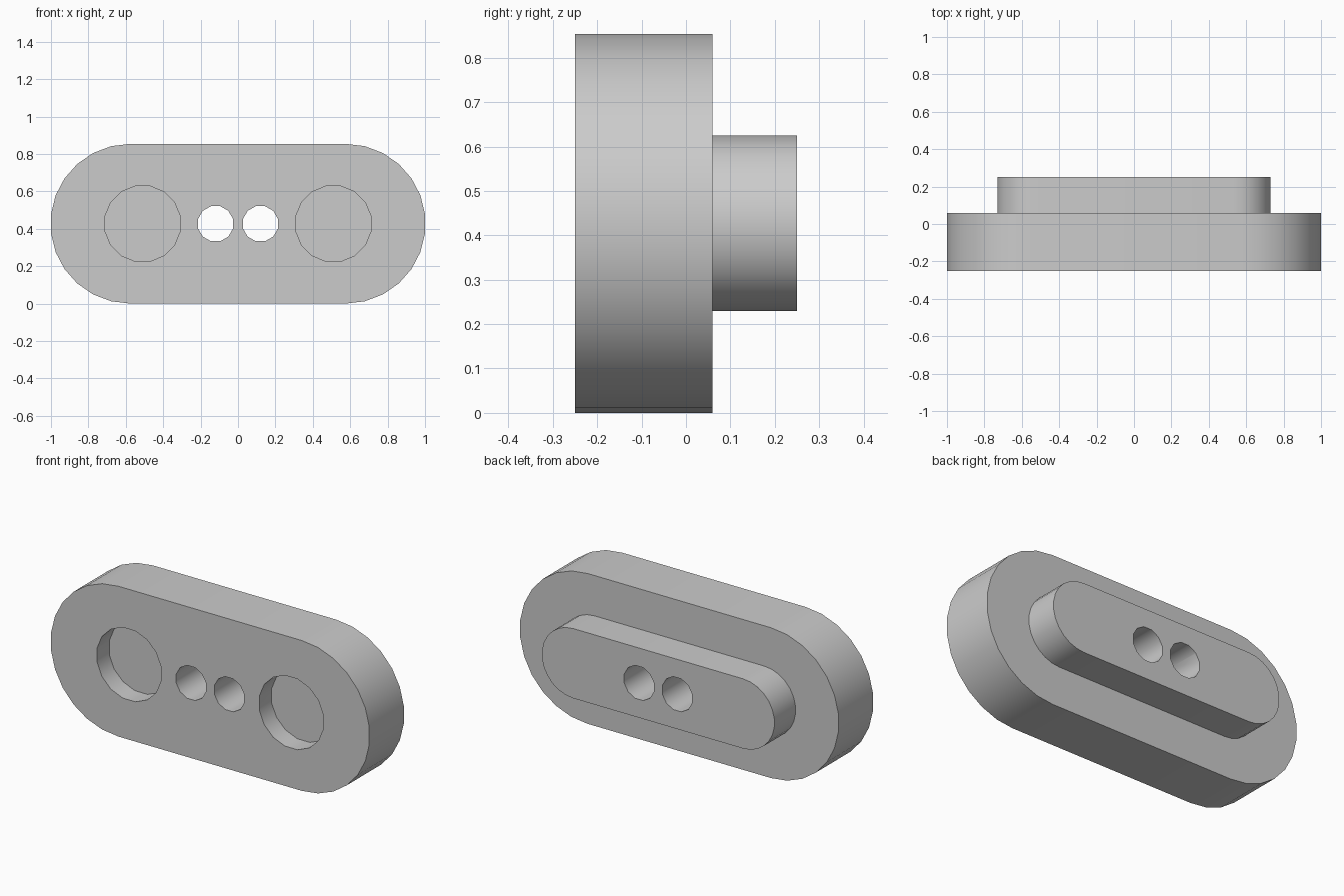
import bpy, bmesh
from math import pi, cos, sin, radians

cube = bpy.data.objects.get("Cube")
if cube:
    bpy.data.objects.remove(cube, do_unlink=True)

MID = 0.427                      # height of the centre line
FRONT, STEP, BACK = -0.25, 0.06, 0.25

grey = bpy.data.materials.new("plain grey")
grey.use_nodes = True
colour = (0.6, 0.6, 0.6, 1)
grey.diffuse_color = colour
grey.node_tree.nodes["Principled BSDF"].inputs["Base Color"].default_value = colour


def prism(name, outline, y0, y1):
    """Extrude an x-z outline from y0 to y1."""
    bm = bmesh.new()
    face = bm.faces.new([bm.verts.new((x, y0, z)) for x, z in outline])
    ext = bmesh.ops.extrude_face_region(bm, geom=[face])
    verts = [v for v in ext["geom"] if isinstance(v, bmesh.types.BMVert)]
    bmesh.ops.translate(bm, verts=verts, vec=(0, y1 - y0, 0))
    bmesh.ops.recalc_face_normals(bm, faces=bm.faces)
    mesh = bpy.data.meshes.new(name)
    bm.to_mesh(mesh)
    bm.free()
    mesh.materials.append(grey)
    ob = bpy.data.objects.new(name, mesh)
    bpy.context.collection.objects.link(ob)
    return ob


def slot(half_length, radius, steps):
    """Rounded bar outline with a half circle at each end."""
    cx = half_length - radius * cos(pi / steps / 2)
    right = [(cx + radius * sin(pi * i / steps), radius * cos(pi * i / steps))
             for i in range(steps + 1)]
    return [(s * x, MID + s * z) for s in (1, -1) for x, z in right]


def circle(cx, radius, sides):
    return [(cx + radius * cos(2 * pi * (i + 0.5) / sides),
             MID + radius * sin(2 * pi * (i + 0.5) / sides)) for i in range(sides)]


def select(ob):
    bpy.ops.object.select_all(action="DESELECT")
    ob.select_set(True)
    bpy.context.view_layer.objects.active = ob


def cut(ob, cutter):
    select(ob)
    mod = ob.modifiers.new("cut", "BOOLEAN")
    mod.operation = "DIFFERENCE"
    mod.solver = "EXACT"
    mod.object = cutter
    bpy.ops.object.modifier_apply(modifier=mod.name)


# Main plate and the raised bar on its back
plate = prism("base_plate", slot(1.0, MID, 13), FRONT, STEP)
bar = prism("raised_bar", slot(0.73, 0.198, 13), STEP, BACK)

for side in (-1, 1):
    # Small holes through both parts
    hole = prism("hole_cutter", circle(side * 0.12, 0.097, 12), FRONT - 0.1, BACK + 0.1)
    # Shallow round pockets in the front
    pocket = prism("pocket_cutter", circle(side * 0.51, 0.205, 16), FRONT - 0.1, FRONT + 0.11)
    cut(plate, hole)
    cut(bar, hole)
    cut(plate, pocket)
    for cutter in (hole, pocket):
        bpy.data.objects.remove(cutter, do_unlink=True)

for ob in (plate, bar):
    select(ob)
    bpy.ops.object.shade_smooth_by_angle(angle=radians(35))
